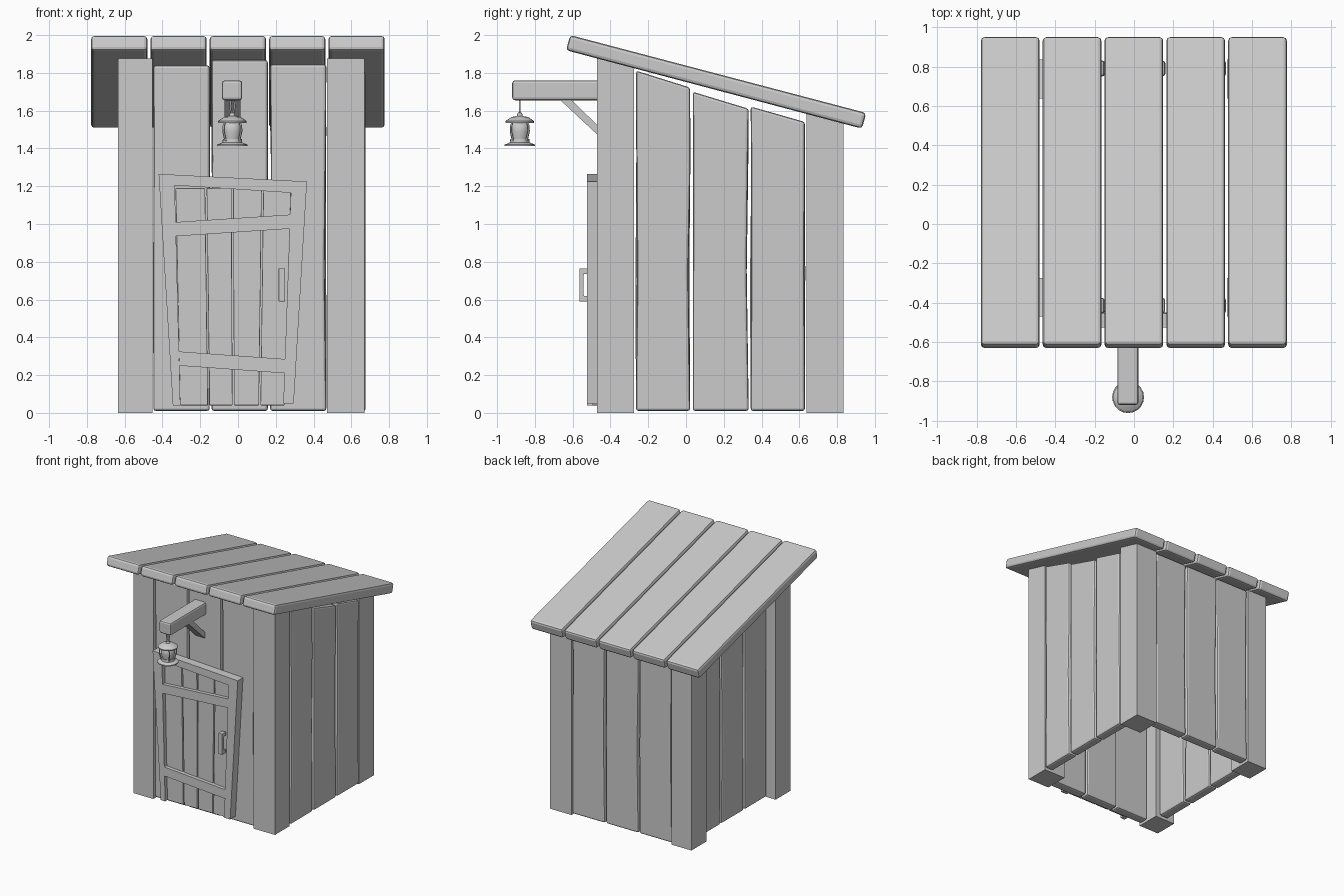
import bpy, bmesh, math, random
from mathutils import Vector

if "Cube" in bpy.data.objects:
    bpy.data.objects.remove(bpy.data.objects["Cube"])

random.seed(4)


def finish(name, bm, bevel=0.0, smooth=False):
    bmesh.ops.recalc_face_normals(bm, faces=bm.faces)
    me = bpy.data.meshes.new(name)
    bm.to_mesh(me)
    bm.free()
    ob = bpy.data.objects.new(name, me)
    bpy.context.collection.objects.link(ob)
    if bevel:
        m = ob.modifiers.new("bevel", 'BEVEL')
        m.width, m.segments, m.limit_method = bevel, 2, 'ANGLE'
    if smooth:
        for p in me.polygons:
            p.use_smooth = True
        me.set_sharp_from_angle(angle=math.radians(35))
    return ob


def slab(name, pts, axis, d0, d1, bevel=0.0):
    """Extrude an outline of (u, z) points along the x or y axis."""
    def place(u, d, z):
        return (d, u, z) if axis == 'x' else (u, d, z)
    bm = bmesh.new()
    a = [bm.verts.new(place(u, d0, z)) for u, z in pts]
    b = [bm.verts.new(place(u, d1, z)) for u, z in pts]
    bm.faces.new(a)
    bm.faces.new(b)
    for i in range(len(a)):
        j = (i + 1) % len(a)
        bm.faces.new((a[i], a[j], b[j], b[i]))
    return finish(name, bm, bevel)


def box(name, x0, x1, y0, y1, z0, z1, bevel=0.0):
    return slab(name, [(x0, z0), (x1, z0), (x1, z1), (x0, z1)], 'y', y0, y1, bevel)


def lathe(name, profile, centre, steps=20):
    bm = bmesh.new()
    vs = [bm.verts.new((r, 0, z)) for r, z in profile]
    es = [bm.edges.new(p) for p in zip(vs, vs[1:])]
    bmesh.ops.spin(bm, geom=vs + es, cent=(0, 0, 0), axis=(0, 0, 1),
                   angle=math.tau, steps=steps)
    bmesh.ops.remove_doubles(bm, verts=bm.verts, dist=1e-4)
    bmesh.ops.translate(bm, verts=bm.verts, vec=centre)
    return finish(name, bm, smooth=True)


def rod(name, pts, radius, cyclic=False):
    cu = bpy.data.curves.new(name, 'CURVE')
    cu.dimensions, cu.bevel_depth, cu.bevel_resolution = '3D', radius, 2
    cu.use_fill_caps = True
    sp = cu.splines.new('POLY')
    sp.points.add(len(pts) - 1)
    for p, co in zip(sp.points, pts):
        p.co = (*co, 1)
    sp.use_cyclic_u = cyclic
    ob = bpy.data.objects.new(name, cu)
    bpy.context.collection.objects.link(ob)


def under_roof(y):
    return 1.92 - 0.265 * (y + 0.635)


# Roof: five sloping planks with narrow gaps
roof = [(-0.635, 1.92), (0.932, 1.505), (0.954, 1.588), (-0.613, 2.0)]
for i in range(5):
    x = -0.778 + i * 0.3142
    slab(f"roof_plank_{i+1}", roof, 'x', x, x + 0.298, 0.018)

# Corner posts with tops cut to the roof slope
for side, x0, x1 in (("left", -0.635, -0.452), ("right", 0.472, 0.67)):
    for end, y0, y1 in (("front", -0.47, -0.275), ("back", 0.638, 0.835)):
        slab(f"{end}_{side}_post", [(y0, 0), (y1, 0), (y1, under_roof(y1)),
             (y0, under_roof(y0))], 'x', x0, x1)


def plank(name, u0, u1, top0, top1, axis, d0, d1):
    """Wall plank with slightly wobbly long edges."""
    w = lambda: random.uniform(-0.004, 0.012)
    pts = [(u0, 0.01), (u1, 0.01), (u1 - w(), 0.75), (u1 - w() * .5, 1.3), (u1, top1),
           (u0, top0), (u0 + w() * .5, 1.35), (u0 + w(), 0.7)]
    slab(name, pts, axis, d0, d1, 0.014)


# Front and back walls
for i, x in enumerate((-0.448, -0.14, 0.17)):
    t = (1.84, 1.868, 1.845)[i]
    plank(f"front_plank_{i+1}", x, x + 0.298, t, t, 'y', -0.455, -0.375)
    plank(f"back_plank_{i+1}", x, x + 0.298, 1.525, 1.525, 'y', 0.75, 0.83)

# Side walls
for i, (y0, y1, t0, t1) in enumerate(((-0.265, 0.022, 1.812, 1.722),
                                      (0.036, 0.332, 1.70, 1.61),
                                      (0.342, 0.63, 1.622, 1.54))):
    plank(f"right_plank_{i+1}", y0, y1, t0, t1, 'x', 0.60, 0.676)
    plank(f"left_plank_{i+1}", y0, y1, t0, t1, 'x', -0.56, -0.48)

# Door boards
cuts = [(-0.335, -0.31), (-0.17, -0.155), (-0.03, -0.025), (0.13, 0.115), (0.285, 0.25)]
for i, ((a, b), (c, d)) in enumerate(zip(cuts, cuts[1:])):
    slab(f"door_board_{i+1}", [(b + .004, 0.04), (d - .004, 0.04), (c - .004, 1.19),
         (a + .004, 1.19)], 'y', -0.495, -0.45, 0.004)

# Crooked door frame and cross bars
frame = {
    "door_left_stile": [(-0.345, 0.04), (-0.305, 0.04), (-0.335, 1.205), (-0.42, 1.265)],
    "door_right_stile": [(0.24, 0.05), (0.295, 0.05), (0.365, 1.225), (0.28, 1.165)],
    "door_top_rail": [(-0.335, 1.205), (0.28, 1.165), (0.365, 1.225), (-0.42, 1.265)],
    "door_upper_bar": [(-0.33, 0.935), (0.275, 0.975), (0.28, 1.05), (-0.332, 1.01)],
    "door_lower_bar": [(-0.31, 0.25), (0.245, 0.21), (0.25, 0.285), (-0.312, 0.325)],
}
for name, pts in frame.items():
    slab(name, pts, 'y', -0.525, -0.455)

# Door handle: bracket shape
slab("door_handle", [(-0.515, 0.59), (-0.565, 0.59), (-0.565, 0.765), (-0.515, 0.765),
     (-0.515, 0.735), (-0.542, 0.735), (-0.542, 0.62), (-0.515, 0.62)],
     'x', 0.215, 0.25, 0.003)

# Lantern beam and diagonal brace
box("lantern_beam", -0.085, 0.022, -0.92, -0.44, 1.655, 1.76, 0.014)
slab("beam_brace", [(-0.67, 1.66), (-0.61, 1.66), (-0.45, 1.505), (-0.45, 1.455)],
     'x', -0.072, 0.012)

# Lantern: hanging link, cap, glass, base and cage wires
c = Vector((-0.03, -0.88, 0))
link = [c + Vector((0.011 * math.cos(t), 0, 1.625 + 0.038 * math.sin(t)))
        for t in (k * math.tau / 16 for k in range(16))]
rod("lantern_link", link, 0.005, True)
lathe("lantern_cap", [(0, 1.592), (0.012, 1.588), (0.016, 1.572), (0.045, 1.566),
      (0.076, 1.545), (0.074, 1.536), (0.055, 1.54), (0, 1.54)], c)
lathe("lantern_glass", [(0, 1.54), (0.04, 1.54), (0.052, 1.52), (0.053, 1.49),
      (0.042, 1.44), (0, 1.44)], c)
lathe("lantern_base", [(0, 1.45), (0.05, 1.45), (0.052, 1.432), (0.08, 1.42),
      (0.081, 1.412), (0, 1.412)], c)
for k in range(4):
    a = math.radians(45 + 90 * k)
    d = Vector((math.cos(a), math.sin(a), 0))
    rod(f"lantern_wire_{k+1}", [c + d * r + Vector((0, 0, z)) for r, z in
        ((0.055, 1.542), (0.065, 1.52), (0.066, 1.49), (0.05, 1.44))], 0.005)
